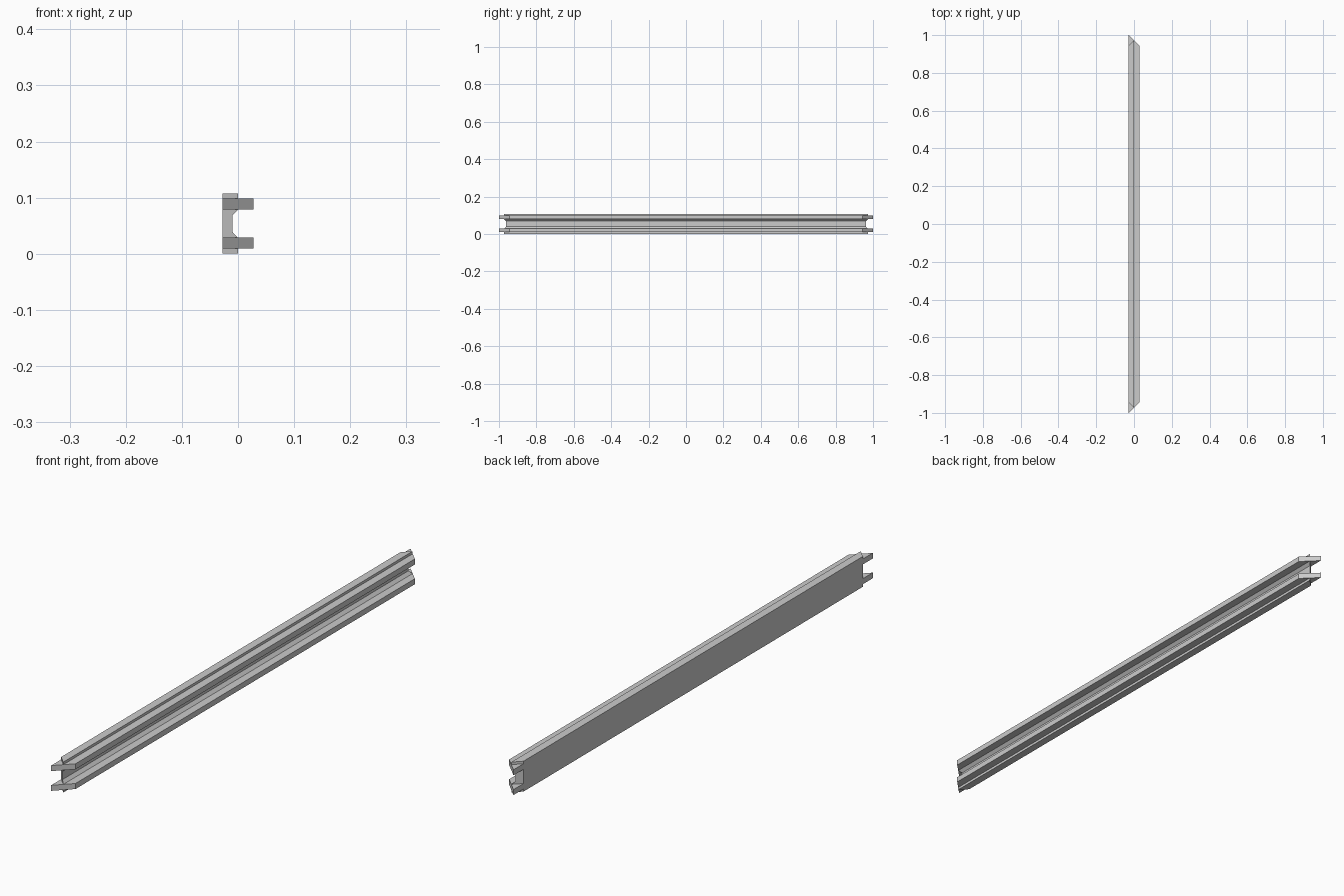
import bpy, bmesh

if "Cube" in bpy.data.objects:
    bpy.data.objects.remove(bpy.data.objects["Cube"])

HALF = 0.972      # half length measured at x = 0
W = 0.028         # half depth
MID = 0.0535      # mid height


def finish(name, bm):
    bmesh.ops.recalc_face_normals(bm, faces=bm.faces)
    me = bpy.data.meshes.new(name)
    bm.to_mesh(me)
    bm.free()
    ob = bpy.data.objects.new(name, me)
    bpy.context.collection.objects.link(ob)
    return ob


def loft(name, ring_a, ring_b):
    """Solid between two matching outlines."""
    bm = bmesh.new()
    a = [bm.verts.new(p) for p in ring_a]
    b = [bm.verts.new(p) for p in ring_b]
    n = len(a)
    bm.faces.new(a)
    bm.faces.new(b[::-1])
    for i in range(n):
        j = (i + 1) % n
        bm.faces.new((a[i], b[i], b[j], a[j]))
    return finish(name, bm)


def slab(name, plan, z0, z1):
    return loft(name, [(x, y, z0) for x, y in plan], [(x, y, z1) for x, y in plan])


# Backing panel with chamfered channel, ends mitred towards the back
upper = [(-0.01, 0.0145), (0, 0.025), (0, 0.0535), (-W, 0.0535)]
profile = upper + [(x, -z) for x, z in reversed(upper)]
loft("back_panel",
     [(x, -(HALF + x), MID + z) for x, z in profile],
     [(x, HALF + x, MID + z) for x, z in profile])

# Two front flanges with opposite mitre, plus wedge prongs at each end
for side, s in (("lower", -1), ("upper", 1)):
    z0, z1 = sorted((MID + s * 0.025, MID + s * 0.0445))
    slab(side + "_flange",
         [(0, -HALF), (W, -HALF + W), (W, HALF - W), (0, HALF)], z0, z1)
    for end, e in (("front", -1), ("back", 1)):
        slab(f"{side}_{end}_prong",
             [(0, e * HALF), (-W, e * (HALF + W)), (-W, e * (HALF - W))], z0, z1)
